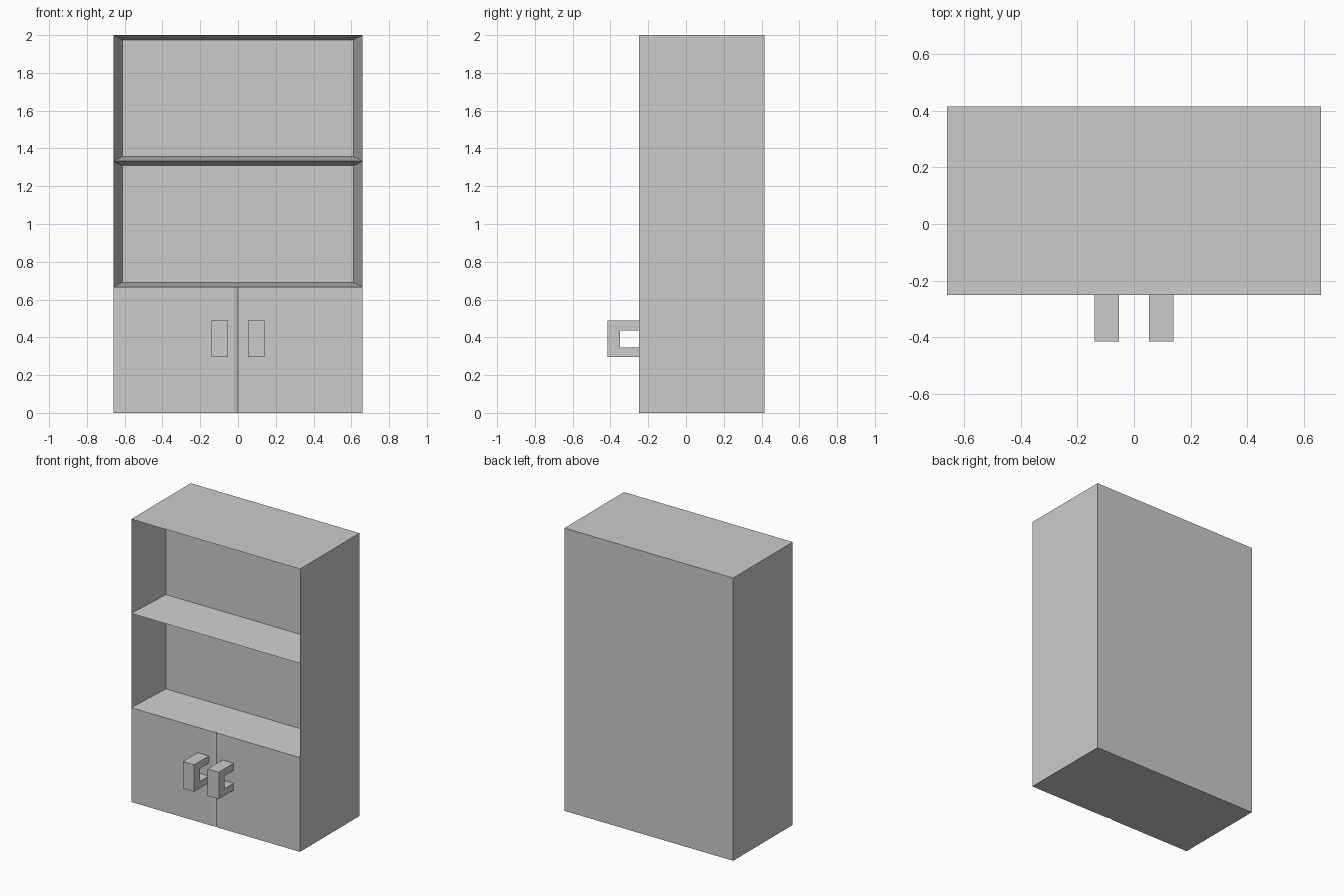
import bpy, bmesh
from mathutils import Matrix, Vector

if "Cube" in bpy.data.objects:
    bpy.data.objects.remove(bpy.data.objects["Cube"])

W, FRONT, BACK, H = 0.66, -0.25, 0.415, 2.0
THIRD = H / 3


def finish(bm, name):
    bmesh.ops.recalc_face_normals(bm, faces=bm.faces[:])
    mesh = bpy.data.meshes.new(name)
    bm.to_mesh(mesh)
    bm.free()
    obj = bpy.data.objects.new(name, mesh)
    bpy.context.collection.objects.link(obj)
    return obj


# Cabinet carcass, split into three equal tiers
bm = bmesh.new()
bmesh.ops.create_cube(
    bm, size=1,
    matrix=Matrix.Translation((0, (FRONT + BACK) / 2, H / 2))
    @ Matrix.Diagonal((2 * W, BACK - FRONT, H, 1)))
for z in (THIRD, 2 * THIRD):
    bmesh.ops.bisect_plane(bm, geom=bm.verts[:] + bm.edges[:] + bm.faces[:],
                           plane_co=(0, 0, z), plane_no=(0, 0, 1))
bm.normal_update()
front = [f for f in bm.faces if f.normal.y < -0.9]

# Open compartments with knife-edged, tapering walls
bays = [f for f in front if f.calc_center_median().z > THIRD]
for f in bmesh.ops.extrude_discrete_faces(bm, faces=bays)["faces"]:
    c = f.calc_center_median()
    for v in f.verts:
        v.co = c + (v.co - c) * 0.926 + Vector((0, 0.318, 0))

# Shallow seam between the two doors
for x in (-0.02, 0, 0.02):
    doors = [f for f in bm.faces
             if all(abs(v.co.y - FRONT) < 1e-4 for v in f.verts)]
    edges = list({e for f in doors for e in f.edges})
    verts = list({v for f in doors for v in f.verts})
    bmesh.ops.bisect_plane(bm, geom=verts + edges + doors,
                           plane_co=(x, 0, 0), plane_no=(1, 0, 0))
for v in bm.verts:
    if abs(v.co.x) < 1e-4 and v.co.z < THIRD + 0.01 and v.co.y < FRONT + 0.01:
        v.co.y += 0.008
finish(bm, "cabinet_body")

# Chunky C-shaped door handles
profile = [(FRONT, 0.297), (-0.415, 0.297), (-0.415, 0.488), (FRONT, 0.488),
           (FRONT, 0.437), (-0.35, 0.437), (-0.35, 0.346), (FRONT, 0.346)]
for name, x0 in (("left_handle", -0.14), ("right_handle", 0.053)):
    bm = bmesh.new()
    face = bm.faces.new([bm.verts.new((x0, y, z)) for y, z in profile])
    ext = bmesh.ops.extrude_face_region(bm, geom=[face])["geom"]
    bmesh.ops.translate(bm, vec=(0.087, 0, 0),
                        verts=[g for g in ext if isinstance(g, bmesh.types.BMVert)])
    if len(bm.faces) == len(profile) + 1:
        bm.faces.new([v for v in bm.verts if abs(v.co.x - x0) < 1e-5])
    finish(bm, name)
